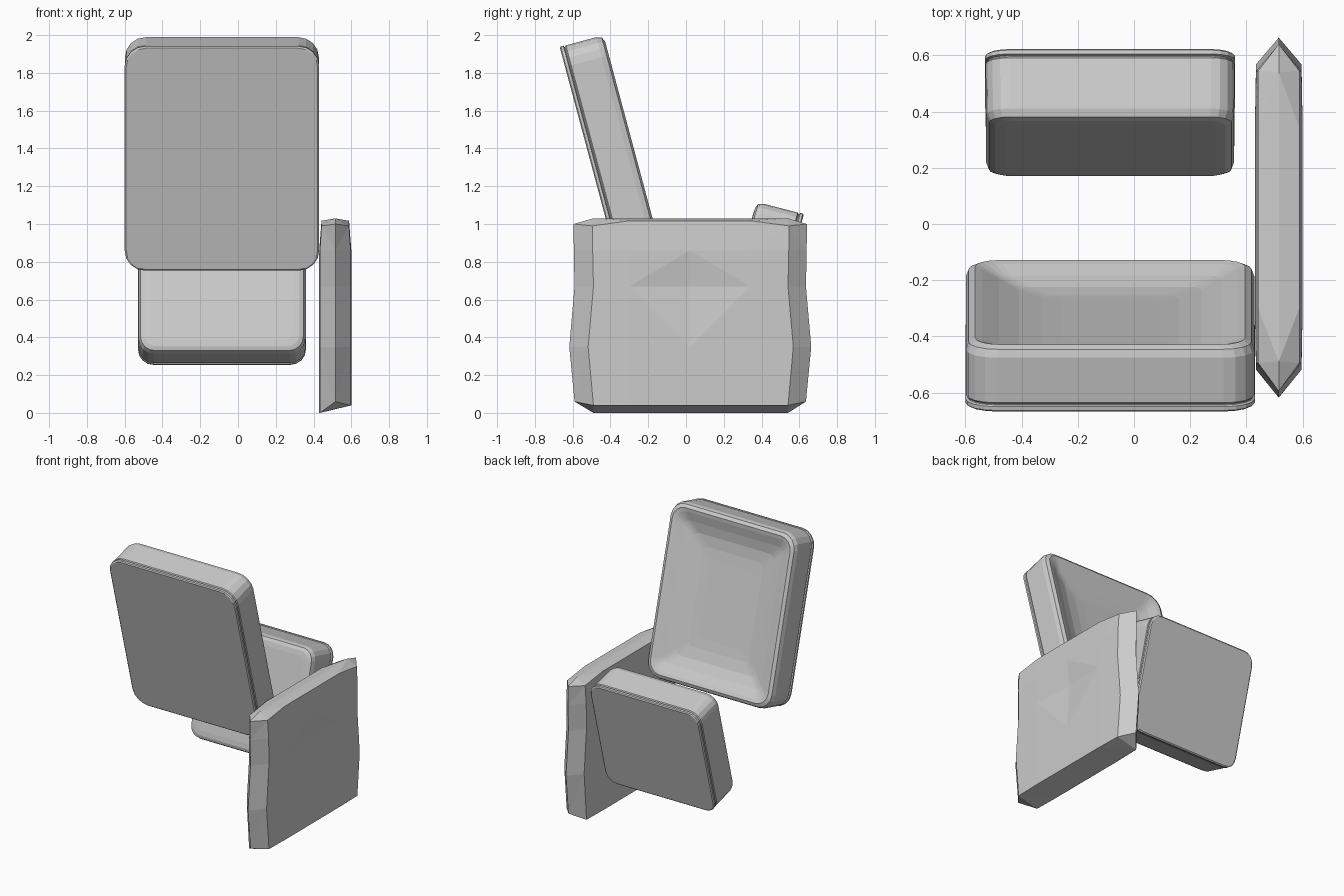
import bpy
import bmesh
from math import cos, sin, pi, radians
from mathutils import Matrix

cube = bpy.data.objects.get("Cube")
if cube:
    bpy.data.objects.remove(cube, do_unlink=True)

grey = bpy.data.materials.new("plain grey")
grey.use_nodes = True
colour = (0.6, 0.6, 0.6, 1)
grey.diffuse_color = colour
grey.node_tree.nodes["Principled BSDF"].inputs["Base Color"].default_value = colour


def finish(bm, name):
    bmesh.ops.recalc_face_normals(bm, faces=bm.faces)
    mesh = bpy.data.meshes.new(name)
    bm.to_mesh(mesh)
    bm.free()
    mesh.materials.append(grey)
    obj = bpy.data.objects.new(name, mesh)
    bpy.context.collection.objects.link(obj)
    return obj


def bridge(bm, a, b):
    n = len(a)
    return [bm.faces.new((a[i], a[(i + 1) % n], b[(i + 1) % n], b[i]))
            for i in range(n)]


def rounded_ring(bm, half_w, half_h, radius, depth, segments=4):
    ring = []
    for quarter, (sx, sz) in enumerate(((1, 1), (-1, 1), (-1, -1), (1, -1))):
        for s in range(segments + 1):
            a = (quarter + s / segments) * pi / 2
            ring.append(bm.verts.new((sx * (half_w - radius) + radius * cos(a),
                                      depth,
                                      sz * (half_h - radius) + radius * sin(a))))
    return ring


def panel(name, half_w, half_h, radius, profile, location, turn):
    """Rounded slab lofted through (inset, depth) steps, leaning back."""
    bm = bmesh.new()
    rings = [rounded_ring(bm, half_w - inset, half_h - inset,
                          max(radius - inset * 0.6, 0.04), depth)
             for inset, depth in profile]
    for a, b in zip(rings, rings[1:]):
        bridge(bm, a, b)
    bm.faces.new(rings[0])
    bm.faces.new(rings[-1])
    obj = finish(bm, name)
    obj.matrix_world = (Matrix.Translation(location)
                        @ Matrix.Rotation(turn, 4, "Z")
                        @ Matrix.Rotation(radians(15), 4, "X"))


# Thin plate with a narrow groove, shared by both padded panels
lip = [(0.008, 0), (0, 0.006), (0, 0.02), (0.008, 0.024), (0.008, 0.028), (0.002, 0.034)]

# Tall panel with a dished face
panel("tall_dished_panel", 0.515, 0.615, 0.11,
      lip + [(0.002, 0.2), (0.012, 0.228), (0.035, 0.24), (0.06, 0.232),
             (0.12, 0.205), (0.19, 0.182), (0.27, 0.172), (0.34, 0.17)],
      (-0.085, -0.51, 1.345), 0)

# Short panel with a softly crowned face
panel("short_panel", 0.445, 0.415, 0.085,
      lip + [(0.004, 0.22), (0.014, 0.248), (0.035, 0.257), (0.07, 0.26)],
      (-0.085, 0.517, 0.653), pi)


# Upright side slab with pointed ends, a ridged top and a shallow dent
def side_slab():
    bm = bmesh.new()
    mid = 0.515
    columns = (-0.49, -0.3, 0.02, 0.34, 0.54)
    levels = ((0.02, 0), (0.35, 0.028), (0.67, 0), (0.86, 0.004), (0.99, 0.005))
    rings = []
    for row, (z, spread) in enumerate(levels):
        top, bottom = row == len(levels) - 1, row == 0
        sides = {1: [], -1: []}
        for side, verts in sides.items():
            for c, y in enumerate(columns):
                end = c in (0, 4)
                if end:
                    y += spread if c else -spread
                thick = 0.085 - (0.012 if top else 0.004 if end else 0)
                if row == 2 and c == 2:
                    thick -= 0.022
                lift = 0.02 * side if bottom else 0.027 if top and not end else 0
                verts.append(bm.verts.new((mid + side * thick, y, z + lift)))
        tip_z = 0.06 if bottom else z + 0.01 if top else z
        front = bm.verts.new((mid, -0.59 - spread, tip_z))
        back = bm.verts.new((mid, 0.635 + spread, tip_z))
        rings.append([front] + sides[1] + [back] + sides[-1][::-1])
    for a, b in zip(rings, rings[1:]):
        bridge(bm, a, b)
    bm.faces.new(rings[0])
    # Ridge along the top edge
    last = rings[-1]
    ridge = ([last[0]] + [bm.verts.new((mid, y, 1.03)) for y in columns] + [last[6]])
    outer, inner = last[:7], [last[0]] + last[:5:-1]
    for rim in (outer, inner):
        for i in range(6):
            corners = (rim[i], rim[i + 1], ridge[i + 1], ridge[i])
            bm.faces.new(list(dict.fromkeys(corners)))
    bmesh.ops.triangulate(bm, faces=bm.faces[:], quad_method="SHORT_EDGE")
    finish(bm, "side_slab")


side_slab()
